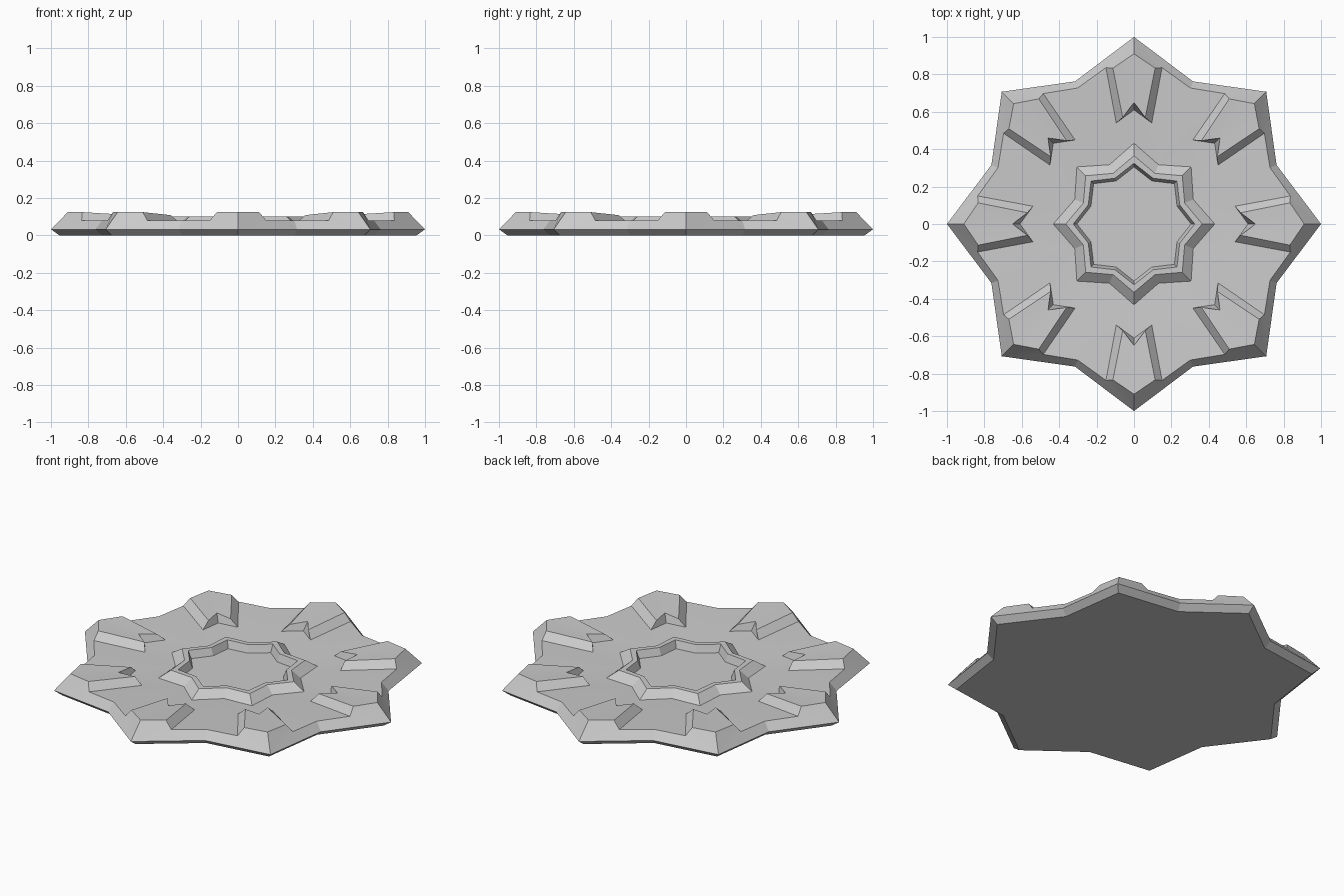
import bpy, bmesh, math
from mathutils import Matrix, Vector

if "Cube" in bpy.data.objects:
    bpy.data.objects.remove(bpy.data.objects["Cube"])

A = math.pi / 8  # half of one of the eight points


def valley(r, z):
    return (r * math.cos(A), r * math.sin(A), z)


# Key points of half a star point (tip along +x, valley at 22.5 degrees)
P = dict(
    b0=(0, 0, 0), b1=(.955, 0, 0), b2=valley(.788, 0),                # underside
    o1=(1, 0, .032), o2=valley(.825, .032),                           # widest edge
    p=(.91, 0, .124), ph=(.833, .113, .124), pl=(.836, .15, .08),     # petal outer end
    rv=valley(.787, .08),                                             # rim in the valley
    nh=(.57, .06, .108), nl=(.54, .095, .069),                        # petal inner corner
    vh=(.65, 0, .111), vl=(.61, 0, .07),                              # petal notch
    g1=(.432, 0, .06), g2=valley(.343, .06),                          # ring foot
    t1=(.365, 0, .101), t2=valley(.293, .101),                        # ring top outer
    i1=(.325, 0, .101), i2=valley(.265, .101),                        # ring top inner
    f1=(.305, 0, .058), f2=valley(.249, .058), c=(0, 0, .058),        # pit floor
)

PLATE = ["b0 b2 b1", "b1 b2 o2 o1", "o1 pl ph p", "o1 o2 rv pl"]
PETAL = ["p ph nh vh", "ph pl nl nh", "vh nh nl vl"]
FLOOR = ["pl rv nl", "nl rv g2", "vl nl g2 g1"]
RING = ["g1 g2 t2 t1", "t1 t2 i2 i1", "i1 i2 f2 f1", "f1 f2 c"]

# Mirror the half sector, then repeat it eight times round the centre
bm = bmesh.new()
for k in range(8):
    rot = Matrix.Rotation(k * 2 * A, 3, 'Z')
    for side in (1, -1):
        for names in PLATE + PETAL + FLOOR + RING:
            pts = [Vector(P[n]) for n in names.split()]
            bm.faces.new([bm.verts.new(rot @ Vector((v.x, side * v.y, v.z))) for v in pts])
bmesh.ops.remove_doubles(bm, verts=bm.verts, dist=1e-4)
bmesh.ops.recalc_face_normals(bm, faces=bm.faces)

me = bpy.data.meshes.new("star_plate")
bm.to_mesh(me)
bm.free()
ob = bpy.data.objects.new("star_plate", me)
bpy.context.collection.objects.link(ob)
bpy.context.view_layer.objects.active = ob
ob.select_set(True)
bpy.ops.object.shade_smooth_by_angle(angle=math.radians(15))
